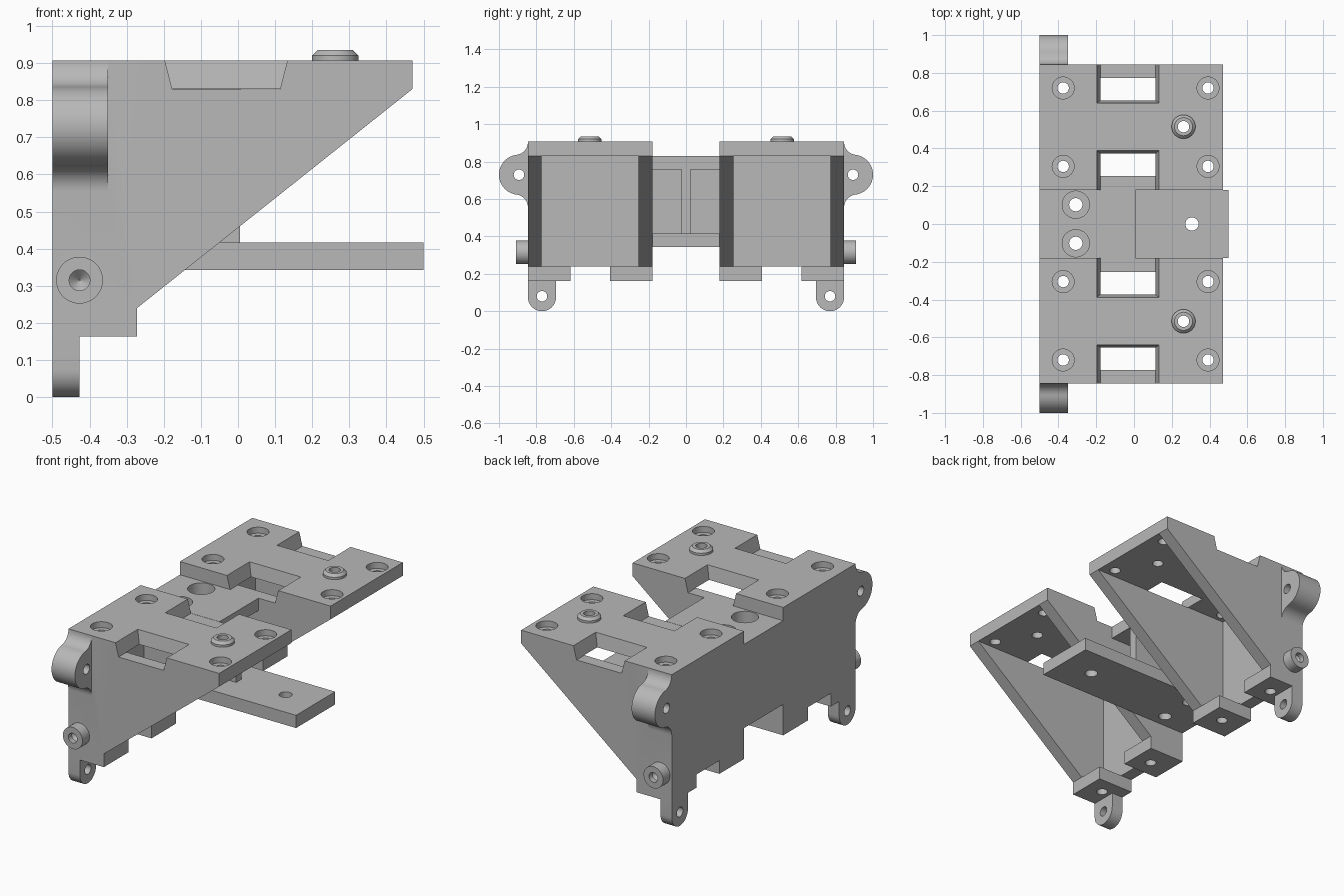
import bpy, bmesh, math
from mathutils import Vector

if "Cube" in bpy.data.objects:
    bpy.data.objects.remove(bpy.data.objects["Cube"], do_unlink=True)

grey = bpy.data.materials.new("plain grey")
grey.use_nodes = True
grey.diffuse_color = (0.48, 0.48, 0.48, 1)
grey.node_tree.nodes["Principled BSDF"].inputs["Base Color"].default_value = grey.diffuse_color


def place(axis, a, b, t):
    """Put profile point (a, b) at height t along the axis."""
    return {"x": Vector((t, a, b)), "y": Vector((a, t, b)), "z": Vector((a, b, t))}[axis]


def loft(name, axis, layers):
    """Solid through a stack of (position, profile points)."""
    bm = bmesh.new()
    rings = [[bm.verts.new(place(axis, a, b, t)) for a, b in pts] for t, pts in layers]
    for low, high in zip(rings, rings[1:]):
        n = len(low)
        for i in range(n):
            j = (i + 1) % n
            bm.faces.new((low[i], low[j], high[j], high[i]))
    bm.faces.new(rings[0])
    bm.faces.new(rings[-1])
    bmesh.ops.recalc_face_normals(bm, faces=bm.faces)
    mesh = bpy.data.meshes.new(name)
    bm.to_mesh(mesh)
    bm.free()
    mesh.materials.append(grey)
    obj = bpy.data.objects.new(name, mesh)
    bpy.context.collection.objects.link(obj)
    return obj


def rect(a0, a1, b0, b1):
    return [(a0, b0), (a1, b0), (a1, b1), (a0, b1)]


def arc(a, b, r, start, end, n):
    angles = [math.radians(start + (end - start) * i / n) for i in range(n + 1)]
    return [(a + r * math.cos(t), b + r * math.sin(t)) for t in angles]


def circle(a, b, r):
    return arc(a, b, r, 0, 360, 48)[:-1]


def prism(name, axis, lo, hi, pts):
    return loft(name, axis, [(lo, pts), (hi, pts)])


def combine(body, tool, operation):
    """Apply a boolean and discard the tool."""
    mod = body.modifiers.new(operation.lower(), "BOOLEAN")
    mod.operation, mod.solver, mod.object = operation, "EXACT", tool
    bpy.context.view_layer.objects.active = body
    bpy.ops.object.modifier_apply(modifier=mod.name)
    bpy.data.objects.remove(tool, do_unlink=True)


def add(body, tool):
    combine(body, tool, "UNION")


def cut(body, tool):
    combine(body, tool, "DIFFERENCE")


def drill(body, axis, lo, hi, a, b, r):
    cut(body, prism("drill", axis, lo, hi, circle(a, b, r)))


BACK, TIP, TOP, CEIL = -0.5, 0.47, 0.907, 0.83
INNER, OUTER, WALL = 0.18, 0.845, 0.073
FLOOR, FOOT = 0.24, 0.163

# Bracket shell: wedge profile, hollowed, with two feet left below
bracket = prism("side_brackets", "y", INNER, OUTER,
                [(BACK, FOOT), (-0.272, FOOT), (-0.272, FLOOR), (TIP, CEIL), (TIP, TOP), (BACK, TOP)])
cut(bracket, prism("hollow", "x", BACK + WALL, 0.7, rect(INNER + WALL, OUTER - WALL, FLOOR, CEIL)))
cut(bracket, prism("foot_gap", "x", -0.7, 0, rect(0.407, 0.618, 0, FLOOR)))

# Tapered notches on both long edges of the top plate
for edge, top, base in ((0.95, 0.64, 0.655), (0.1, 0.388, 0.373)):
    wide = rect(-0.197, 0.133, min(edge, top), max(edge, top))
    tight = rect(-0.177, 0.113, min(edge, base), max(edge, base))
    cut(bracket, loft("notch", "z", [(CEIL - 0.001, tight), (TOP, wide), (TOP + 0.1, wide)]))

# Lower ear with rounded end
ear_y, ear_r = 0.77, 0.075
add(bracket, prism("lower_ear", "x", BACK, BACK + WALL,
                   arc(ear_y, ear_r, ear_r, 180, 360, 24) + [(OUTER, 0.2), (ear_y - ear_r, 0.2)]))
drill(bracket, "x", -0.7, -0.3, ear_y, 0.08, 0.028)

# Upper ear blended into the outer wall by two fillets
lug_y, lug_z, lug_r, fillet = 0.893, 0.73, 0.107, 0.07
rise = math.sqrt((lug_r + fillet) ** 2 - (OUTER + fillet - lug_y) ** 2)
lean = math.degrees(math.atan2(rise, OUTER + fillet - lug_y))
profile = arc(OUTER + fillet, lug_z - rise, fillet, 180, 180 - lean, 12)
profile += arc(lug_y, lug_z, lug_r, -lean, lean, 32)[1:-1]
profile += arc(OUTER + fillet, lug_z + rise, fillet, 180 + lean, 180, 12)
profile += [(0.8, lug_z + rise), (0.8, lug_z - rise)]
add(bracket, prism("upper_ear", "x", BACK, -0.35, profile))
drill(bracket, "x", -0.7, -0.2, lug_y, lug_z, 0.028)

# Side boss with a blind conical hole
add(bracket, prism("side_boss", "y", 0.82, 0.91, circle(-0.427, 0.315, 0.063)))
cut(bracket, loft("blind_hole", "y", [(t, circle(-0.427, 0.315, r))
                                      for t, r in ((0.95, 0.028), (0.88, 0.028), (0.855, 0.002))]))

# Chamfered locating boss on the top plate
add(bracket, loft("top_boss", "z", [(t, circle(0.262, 0.515, r))
                                    for t, r in ((0.87, 0.063), (0.92, 0.063), (0.935, 0.048))]))
drill(bracket, "z", 0.7, 1.1, 0.262, 0.515, 0.03)

# Counterbored screw holes, passing through the feet at the back
for x in (-0.375, 0.392):
    for y in (0.305, 0.72):
        drill(bracket, "z", 0.05, 1.1, x, y, 0.03)
        drill(bracket, "z", TOP - 0.035, 1.1, x, y, 0.058)

mirror = bracket.modifiers.new("mirror", "MIRROR")
mirror.use_axis = (False, True, False)

# Centre frame: back wall, short upper shelf and long lower arm
frame = prism("centre_frame", "y", -INNER, INNER,
              [(BACK, 0.343), (0.5, 0.343), (0.5, 0.417), (BACK + WALL, 0.417),
               (BACK + WALL, 0.758), (0.007, 0.758), (0.007, CEIL), (BACK, CEIL)])
add(frame, prism("rib", "x", BACK + 0.03, 0.006, rect(-0.025, 0.025, 0.38, 0.8)))
drill(frame, "z", 0.2, 0.6, 0.307, 0, 0.035)
for y in (-0.102, 0.102):
    drill(frame, "z", 0.2, 0.6, -0.308, y, 0.035)
    drill(frame, "z", 0.6, 1, -0.308, y, 0.072)

# Smooth the round surfaces, keep edges crisp
for obj in (bracket, frame):
    bpy.ops.object.select_all(action="DESELECT")
    obj.select_set(True)
    bpy.context.view_layer.objects.active = obj
    bpy.ops.object.shade_smooth_by_angle(angle=math.radians(30))
